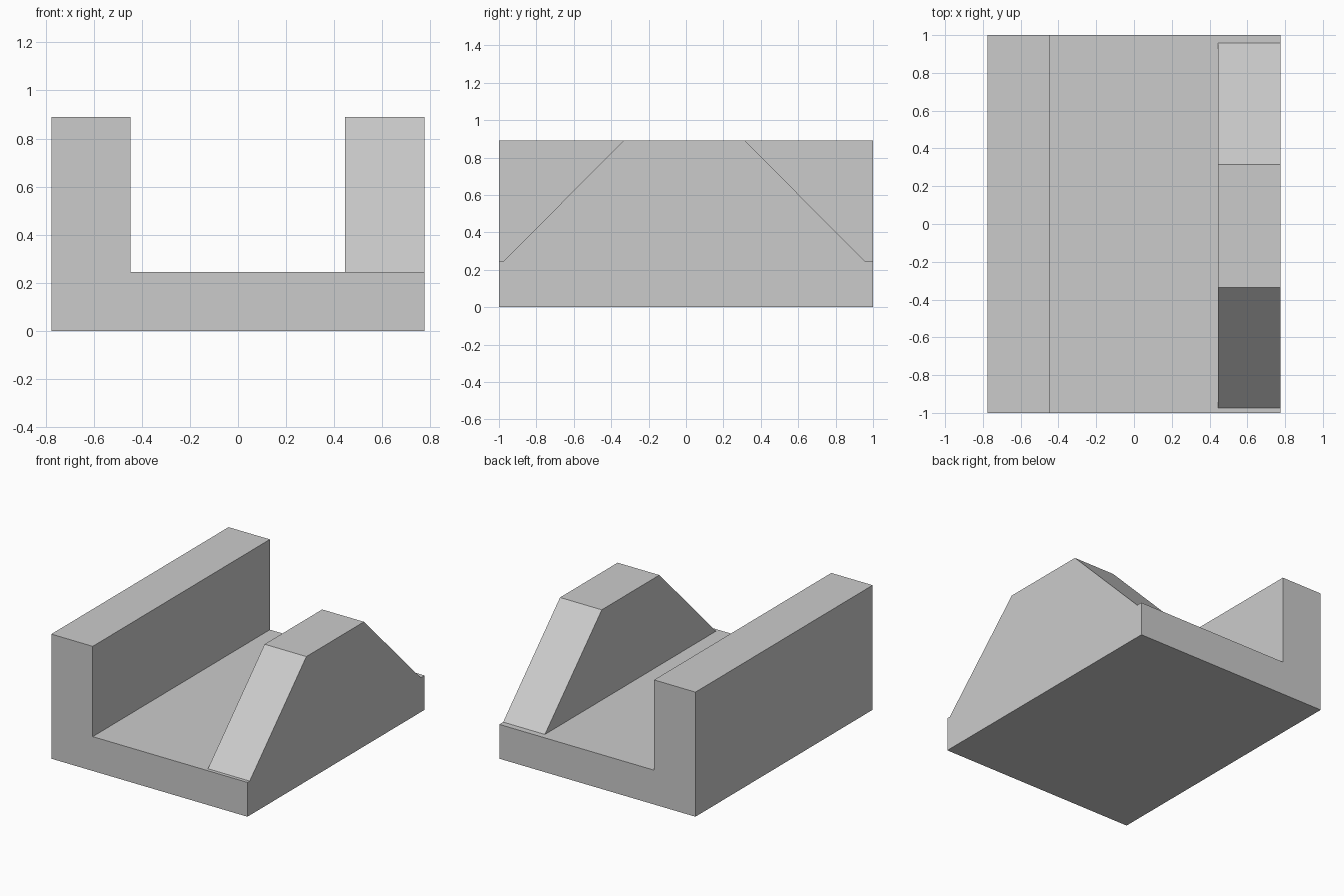
import bpy
import bmesh
from mathutils import Vector

cube = bpy.data.objects.get("Cube")
if cube:
    bpy.data.objects.remove(cube, do_unlink=True)

HALF_W, HALF_L, FLOOR, TOP = 0.775, 1.0, 0.245, 0.89
WALL_IN, BLOCK_IN = -0.448, 0.445

grey = bpy.data.materials.new("plain_grey")
grey.use_nodes = True
colour = (0.6, 0.6, 0.6, 1)
grey.diffuse_color = colour
grey.node_tree.nodes["Principled BSDF"].inputs["Base Color"].default_value = colour


def extrude_profile(name, points, direction):
    """Solid made by sweeping a closed polygon along a direction."""
    bm = bmesh.new()
    face = bm.faces.new([bm.verts.new(p) for p in points])
    swept = bmesh.ops.extrude_face_region(bm, geom=[face])["geom"]
    verts = [g for g in swept if isinstance(g, bmesh.types.BMVert)]
    bmesh.ops.translate(bm, vec=Vector(direction), verts=verts)
    bmesh.ops.recalc_face_normals(bm, faces=bm.faces)
    mesh = bpy.data.meshes.new(name)
    bm.to_mesh(mesh)
    bm.free()
    mesh.materials.append(grey)
    obj = bpy.data.objects.new(name, mesh)
    bpy.context.collection.objects.link(obj)
    return obj


# Channel: floor slab with a full wall on one side and a block on the other
outline = [(-HALF_W, 0), (HALF_W, 0), (HALF_W, TOP), (BLOCK_IN, TOP),
           (BLOCK_IN, FLOOR), (WALL_IN, FLOOR), (WALL_IN, TOP), (-HALF_W, TOP)]
channel = extrude_profile("channel_block", [(x, -HALF_L, z) for x, z in outline],
                          (0, 2 * HALF_L, 0))

# Sloping cuts at both ends of the block, each leaving a narrow ledge
for name, side, foot, crest in (("front", -1, 0.975, 0.335), ("back", 1, 0.957, 0.315)):
    over = 0.2
    tip = crest - over * (foot - crest) / (TOP - FLOOR)
    wedge = [(foot, FLOOR), (tip, TOP + over), (HALF_L + over, TOP + over),
             (HALF_L + over, FLOOR)]
    cutter = extrude_profile(name + "_slope_cutter",
                             [(BLOCK_IN - 0.1, side * y, z) for y, z in wedge],
                             (0.6, 0, 0))
    cutter.hide_render = True
    cut = channel.modifiers.new(name + "_slope", 'BOOLEAN')
    cut.operation = 'DIFFERENCE'
    cut.solver = 'EXACT'
    cut.object = cutter
    bpy.context.view_layer.objects.active = channel
    bpy.ops.object.modifier_apply(modifier=cut.name)
    bpy.data.objects.remove(cutter, do_unlink=True)
